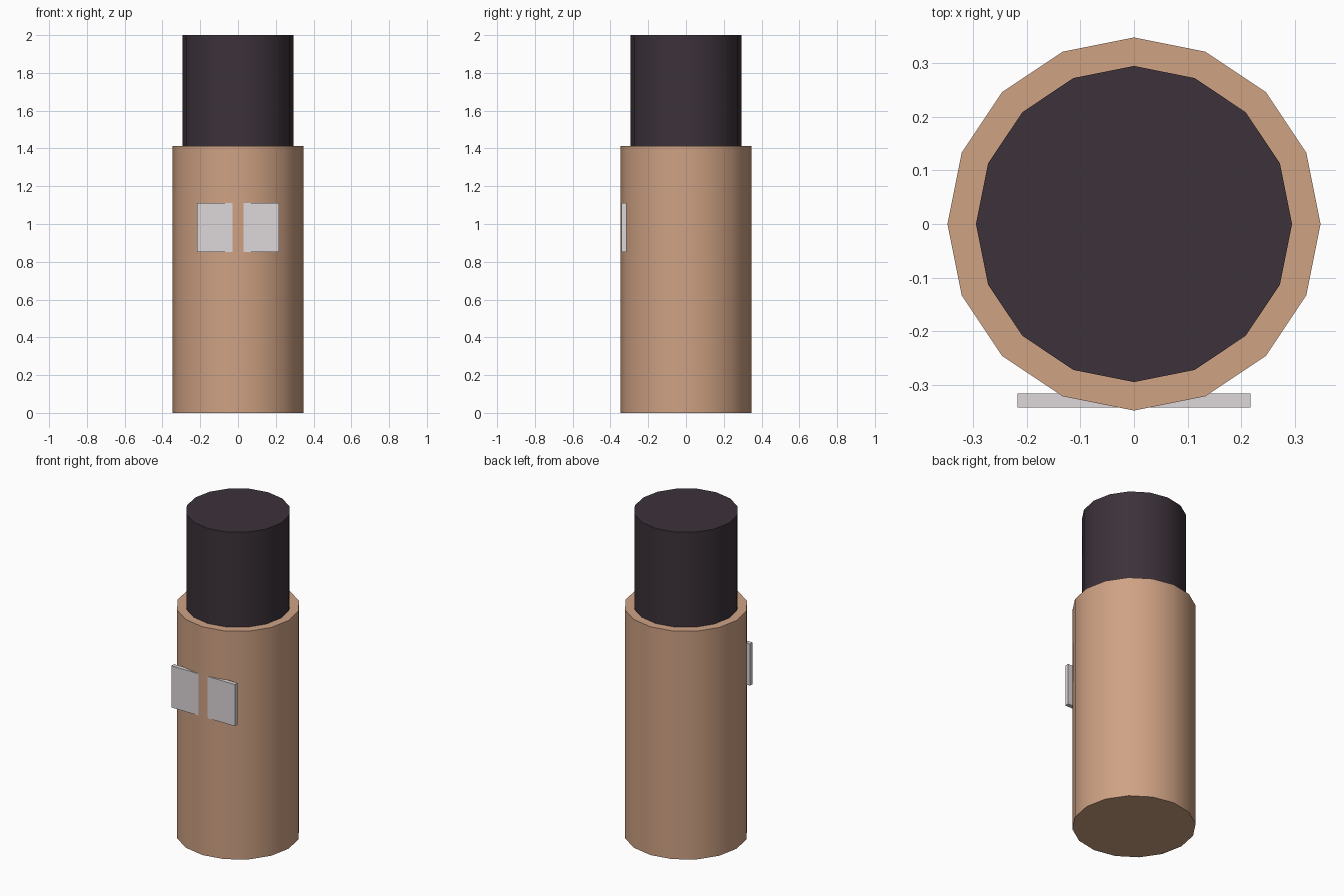
import bpy
import math

default = bpy.data.objects.get("Cube")
if default:
    bpy.data.objects.remove(default, do_unlink=True)


def material(name, rgb):
    """Flat material from an 8-bit sRGB colour."""
    linear = [((c / 255 + 0.055) / 1.055) ** 2.4 for c in rgb] + [1.0]
    mat = bpy.data.materials.new(name)
    mat.use_nodes = True
    mat.diffuse_color = linear
    mat.node_tree.nodes["Principled BSDF"].inputs["Base Color"].default_value = linear
    return mat


tan = material("tan", (207, 162, 132))
dark = material("dark plum", (60, 50, 58))
pale = material("pale grey", (221, 215, 217))


def cylinder(name, radius, bottom, top, mat):
    """Sixteen-sided upright cylinder with smooth sides and sharp rims."""
    bpy.ops.mesh.primitive_cylinder_add(
        vertices=16, radius=radius, depth=top - bottom,
        location=(0, 0, (bottom + top) / 2))
    obj = bpy.context.object
    obj.name = name
    obj.data.materials.append(mat)
    bpy.ops.object.shade_smooth_by_angle(angle=math.radians(30))
    return obj


def box(name, low, high, mat):
    """Box spanning two opposite corners."""
    centre = [(a + b) / 2 for a, b in zip(low, high)]
    bpy.ops.mesh.primitive_cube_add(size=1, location=centre)
    obj = bpy.context.object
    obj.name = name
    obj.scale = [abs(b - a) for a, b in zip(low, high)]
    bpy.ops.object.transform_apply(location=False, rotation=False, scale=True)
    obj.data.materials.append(mat)
    return obj


# Body and the narrower cap on top of it
cylinder("body", 0.347, 0, 1.412, tan)
cylinder("cap", 0.294, 1.412, 2, dark)

# Pair of front plates, partly sunk into the body
for side, name in ((1, "left_plate"), (-1, "right_plate")):
    box(name, (side * 0.02, -0.341, 0.853), (side * 0.217, -0.315, 1.111), pale)
